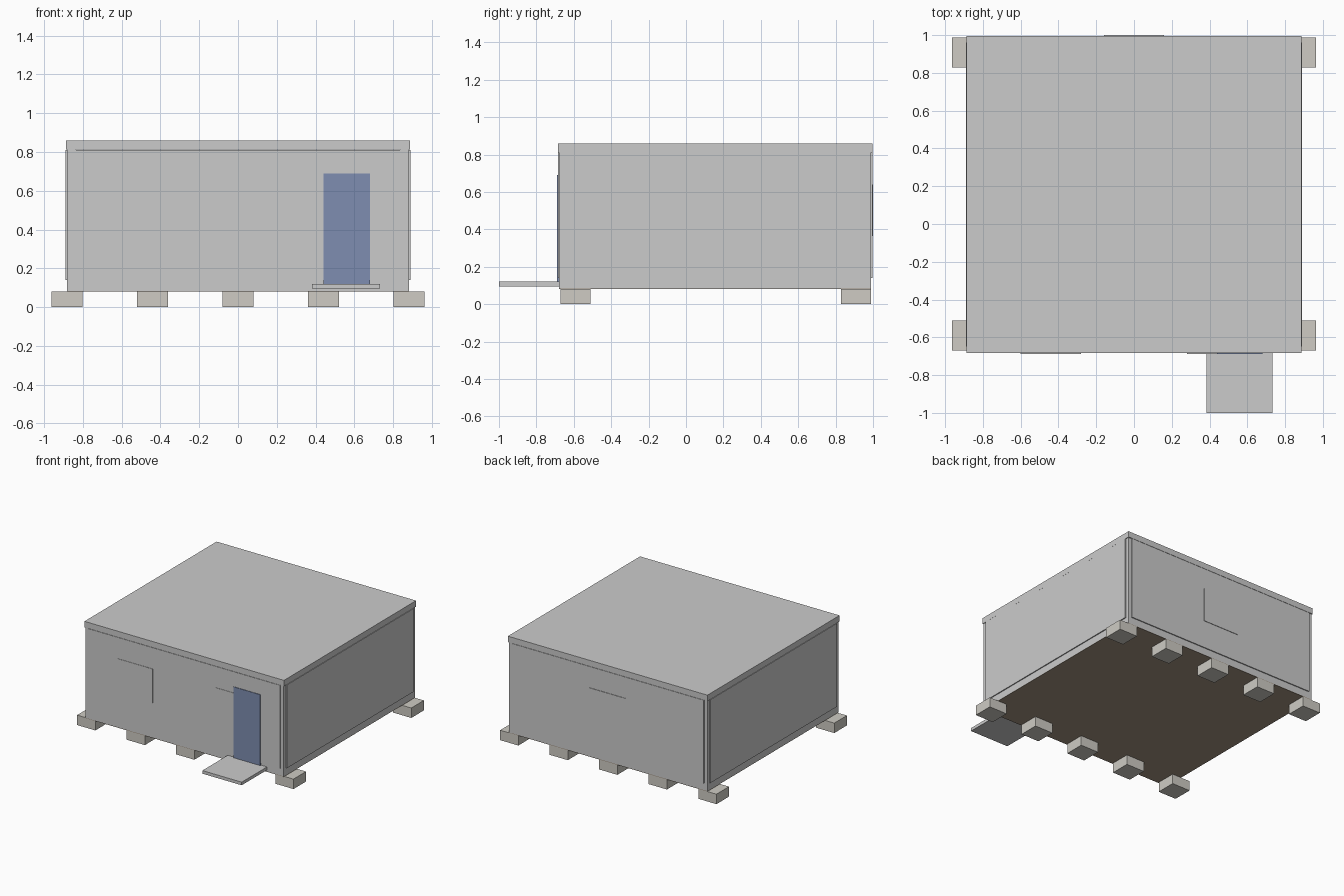
import bpy

if "Cube" in bpy.data.objects:
    bpy.data.objects.remove(bpy.data.objects["Cube"])


def material(name, color):
    m = bpy.data.materials.new(name)
    m.diffuse_color = (*color, 1)
    m.use_nodes = True
    m.node_tree.nodes["Principled BSDF"].inputs["Base Color"].default_value = m.diffuse_color
    return m


def box(name, x0, x1, y0, y1, z0, z1, mat=None):
    """Axis-aligned box given by its extents."""
    bpy.ops.mesh.primitive_cube_add(
        size=1, location=((x0 + x1) / 2, (y0 + y1) / 2, (z0 + z1) / 2))
    ob = bpy.context.object
    ob.name = name
    ob.scale = (x1 - x0, y1 - y0, z1 - z0)
    bpy.ops.object.transform_apply(location=False, rotation=False, scale=True)
    if mat:
        ob.data.materials.append(mat)
    return ob


blue = material("door_blue", (0.21, 0.27, 0.44))
wood = material("floor_wood", (0.36, 0.29, 0.22))
concrete = material("concrete", (0.62, 0.60, 0.55))

# Outer limits of the frame
X, FRONT, BACK = 0.882, -0.678, 0.988

# Foundation blocks: five along the front, five along the back
for row, y in (("front", -0.59), ("back", 0.908)):
    for i in range(5):
        x = -0.882 + i * 0.441
        box(f"{row}_block_{i + 1}", x - 0.081, x + 0.081,
            y - 0.08, y + 0.08, 0, 0.08, concrete)

# Base frame with wooden floor boards closing it from below
box("base_frame", -X, X, FRONT, BACK, 0.083, 0.14)
w = 2 * X / 3
for i in range(3):
    box(f"floor_board_{i + 1}", -X + i * w, -X + (i + 1) * w,
        FRONT, BACK, 0.08, 0.084, wood)

# Corner posts
p = 0.045
for side, x in (("left", -X), ("right", X - p)):
    for end, y in (("front", FRONT), ("back", BACK - p)):
        box(f"{end}_{side}_post", x, x + p, y, y + p, 0.14, 0.815)

# Wall panels, standing slightly proud of the posts
z0, z1, t = 0.14, 0.81, 0.03
box("front_panel", -0.855, 0.855, -0.684, -0.684 + t, z0, z1)
box("back_panel", -0.855, 0.855, 0.996 - t, 0.996, z0, z1)
box("left_panel", -0.89, -0.89 + t, -0.648, 0.96, z0, z1)
box("right_panel", 0.89 - t, 0.89, -0.648, 0.96, z0, z1)

# Roof slab
box("roof", -0.888, 0.888, -0.684, 0.996, 0.812, 0.86)

# Windows and door as thin leaves on the walls
for name, x in (("front_left_window", -0.44), ("front_right_window", 0.44)):
    box(name, x - 0.16, x + 0.16, -0.687, -0.68, 0.365, 0.64)
box("back_window", -0.16, 0.16, 0.99, 1.0, 0.365, 0.64)
box("door", 0.44, 0.68, -0.6885, -0.68, 0.12, 0.69, blue)

# Entrance step
box("entrance_step", 0.383, 0.733, -1.0, -0.678, 0.095, 0.12)
